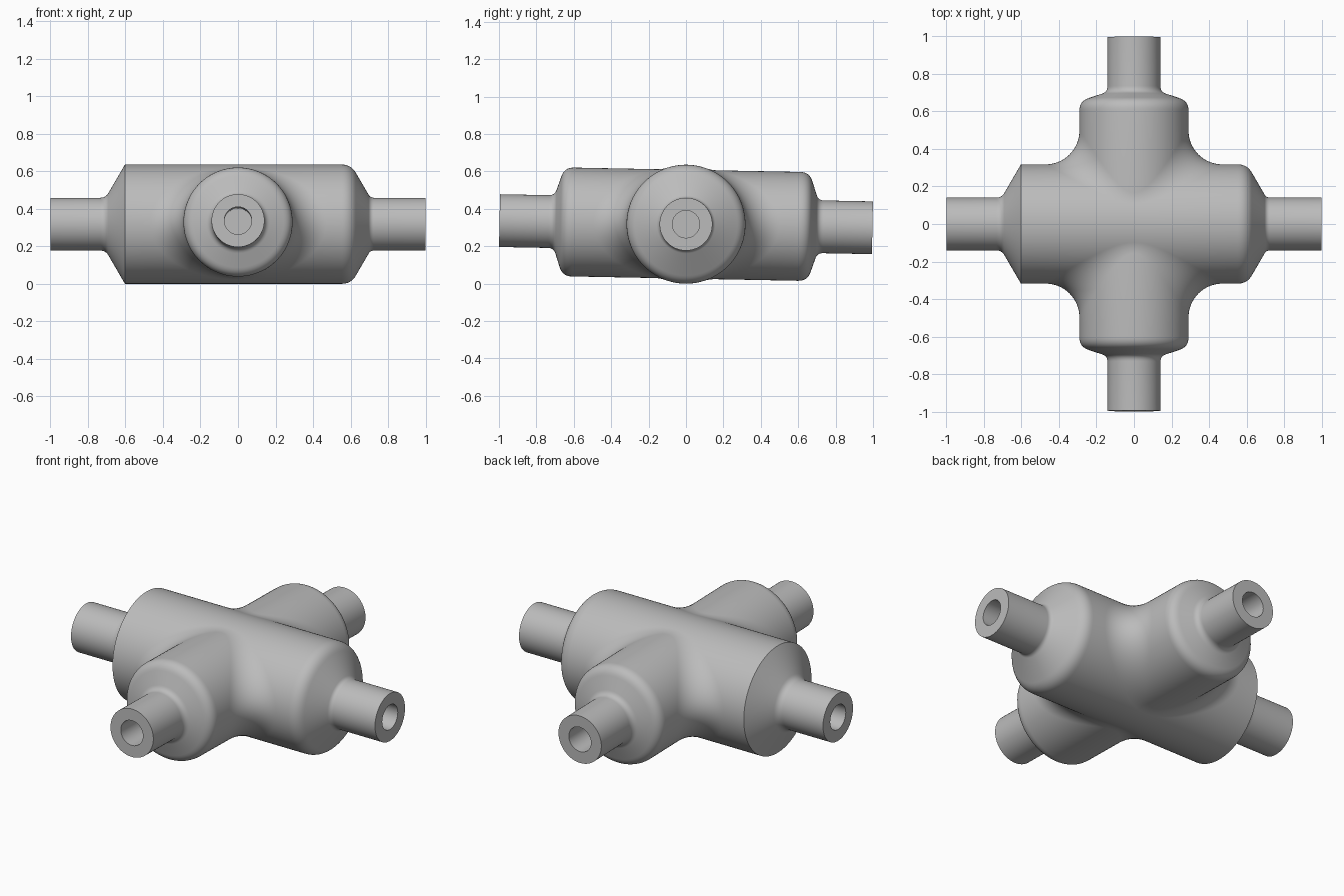
import bpy, bmesh
from math import sin, cos, asin, sqrt, pi, radians
from mathutils import Vector, Matrix

cube = bpy.data.objects.get("Cube")
if cube:
    bpy.data.objects.remove(cube, do_unlink=True)

RX, RY, BLEND = 0.318, 0.291, 0.18     # main pipe, cross pipe, fillet between them
STUB, BORE, BORE_END = 0.141, 0.073, 0.6
N, ARC, CAP = 24, 16, 16


def rounded(points):
    """Profile of (distance, radius, corner size) with each corner rounded."""
    out = []
    for i, (t, r, size) in enumerate(points):
        p = Vector((t, r))
        if not size:
            out.append(p)
            continue
        a = p + (Vector(points[i - 1][:2]) - p).normalized() * size
        b = p + (Vector(points[i + 1][:2]) - p).normalized() * size
        for k in range(9):
            u = k / 8
            out.append(a * (1 - u) ** 2 + p * 2 * u * (1 - u) + b * u * u)
    return out


def arm_profile(radius, shoulder, neck, outer, inner, end):
    """Shoulder, stub, and blind bore of one arm, after its blended root."""
    pts = [(0.5, radius, 0), (shoulder, radius, outer), (neck, STUB, inner),
           (end, STUB, 0), (end, BORE, 0), (BORE_END, BORE, 0), (BORE_END, 0, 0)]
    return rounded(pts)[1:]


def grid(bm, columns):
    verts = [[bm.verts.new(p) for p in col] for col in columns]
    for a, b in zip(verts, verts[1:]):
        for k in range(len(a) - 1):
            bm.faces.new((a[k], b[k], b[k + 1], a[k + 1]))


def slerp(a, b, u):
    w = a.angle(b)
    if w < 1e-5:
        return a
    return (a * sin((1 - u) * w) + b * sin(u * w)) / sin(w)


bm = bmesh.new()

# Path of the fillet centre in one quadrant
phis = [pi / 2 * i / N for i in range(-N, N + 1)]
centres = []
for phi in phis:
    z = (RY + BLEND) * sin(phi)
    centres.append(Vector(((RY + BLEND) * cos(phi), sqrt((RX + BLEND) ** 2 - z * z), z)))

# Main pipe arms along x
thetas = [asin(c.z / (RX + BLEND)) for c in centres]
top = thetas[-1]
bridge = [top + (pi - 2 * top) * k / CAP for k in range(1, CAP)]
side = list(zip(thetas, [c.x for c in centres]))
ring = side + [(t, 0) for t in bridge]
ring += [(t + pi, x) for t, x in ring]
ring.append((ring[0][0] + 2 * pi, ring[0][1]))
for s, outer, inner in ((1, 0.05, 0.018), (-1, 0, 0.028)):
    prof = arm_profile(RX, 0.603, 0.706, outer, inner, 1.0)
    grid(bm, [[(s * x, RX * cos(t), RX * sin(t))]
              + [(s * p.x, p.y * cos(t), p.y * sin(t)) for p in prof] for t, x in ring])

# Cross pipe arms along y
side = list(zip(phis, [c.y for c in centres]))
ring = side + [(t + pi, y) for t, y in side[1:]]
prof = arm_profile(RY, 0.655, 0.705, 0.05, 0.03, 0.997)
for s in (1, -1):
    grid(bm, [[(RY * cos(t), s * y, RY * sin(t))]
              + [(p.y * cos(t), s * p.x, p.y * sin(t)) for p in prof] for t, y in ring])

# Fillets in the four quadrants
for sx in (1, -1):
    for sy in (1, -1):
        cols = []
        for c in centres:
            a = Vector((0, -c.y, -c.z)).normalized()
            b = Vector((-c.x, 0, -c.z)).normalized()
            pts = [c + BLEND * slerp(a, b, k / ARC) for k in range(ARC + 1)]
            cols.append([(sx * p.x, sy * p.y, p.z) for p in pts])
        grid(bm, cols)

bmesh.ops.remove_doubles(bm, verts=bm.verts, dist=0.0002)
bmesh.ops.dissolve_degenerate(bm, edges=bm.edges, dist=0.0001)
bmesh.ops.recalc_face_normals(bm, faces=bm.faces)

# Slight tilt of the cross pipe, then stand it on the ground
bm.transform(Matrix.Translation((0, 0, RX)) @ Matrix.Rotation(radians(-1.1), 4, 'X'))

mesh = bpy.data.meshes.new("cross_fitting")
bm.to_mesh(mesh)
bm.free()
body = bpy.data.objects.new("cross_fitting", mesh)
bpy.context.collection.objects.link(body)

mat = bpy.data.materials.new("plain_grey")
mat.use_nodes = True
grey = (0.5, 0.5, 0.5, 1)
mat.diffuse_color = grey
mat.node_tree.nodes["Principled BSDF"].inputs["Base Color"].default_value = grey
mesh.materials.append(mat)

bpy.ops.object.select_all(action='DESELECT')
body.select_set(True)
bpy.context.view_layer.objects.active = body
bpy.ops.object.shade_smooth_by_angle(angle=radians(30))
